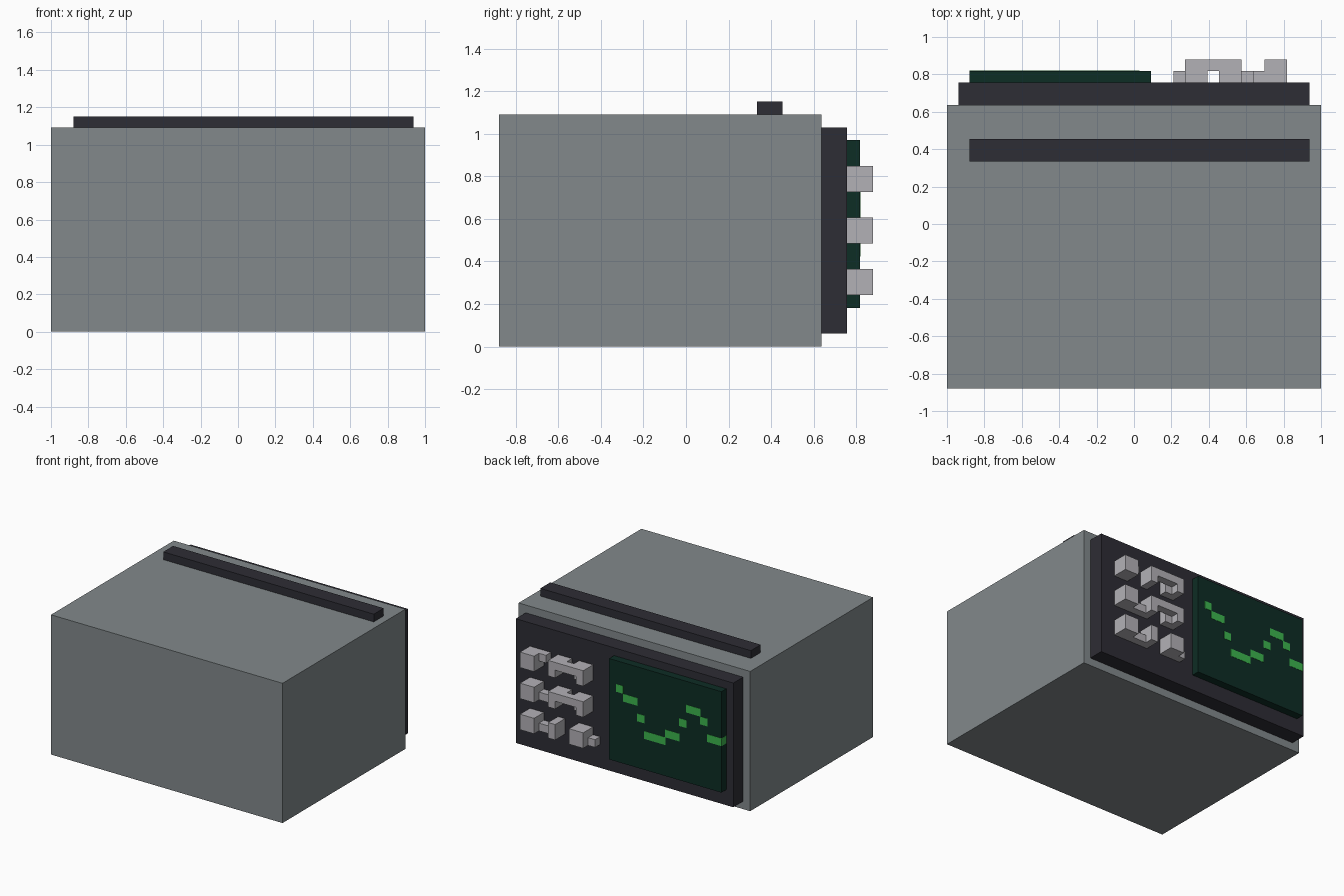
import bpy

cube = bpy.data.objects.get("Cube")
if cube:
    bpy.data.objects.remove(cube, do_unlink=True)

U = 2 / 33            # size of one block
BACK = 25             # block rows of the case from front to back


def material(name, rgb):
    m = bpy.data.materials.new(name)
    m.diffuse_color = (*rgb, 1)
    m.use_nodes = True
    bsdf = m.node_tree.nodes["Principled BSDF"]
    bsdf.inputs["Base Color"].default_value = (*rgb, 1)
    bsdf.inputs["Roughness"].default_value = 0.8
    return m


GREY = material("case grey", (0.223, 0.25, 0.26))
DARK = material("dark trim", (0.027, 0.026, 0.035))
SCREEN = material("screen green", (0.004, 0.026, 0.018))
GLOW = material("trace green", (0.045, 0.46, 0.075))
LIGHT = material("knob grey", (0.45, 0.44, 0.47))


def box(name, mat, x, y, z, grow=0.0):
    """Box from block ranges; grow pushes it past the screen surface."""
    lo = [x[0] * U - 1 - grow, (y[0] - 14.5) * U, z[0] * U]
    hi = [x[1] * U - 1, (y[1] - 14.5) * U + grow, z[1] * U]
    c = [(lo, hi)[i][0] for i in (0, 1)], [(lo, hi)[i][1] for i in (0, 1)], [(lo, hi)[i][2] for i in (0, 1)]
    verts = [(a, b, d) for d in c[2] for b in c[1] for a in c[0]]
    faces = [(0, 2, 3, 1), (4, 5, 7, 6), (0, 1, 5, 4), (2, 6, 7, 3), (0, 4, 6, 2), (1, 3, 7, 5)]
    mesh = bpy.data.meshes.new(name)
    mesh.from_pydata(verts, [], faces)
    mesh.materials.append(mat)
    ob = bpy.data.objects.new(name, mesh)
    bpy.context.collection.objects.link(ob)
    return ob


# Case, control panel, top bar and screen
box("case", GREY, (0, 33), (0, BACK), (0, 18))
box("control_panel", DARK, (1, 32), (BACK, BACK + 2), (1, 17))
box("top_bar", DARK, (2, 32), (20, 22), (18, 19))
box("screen", SCREEN, (2, 18), (BACK + 2, BACK + 3), (3, 16))

# Glowing trace: first column, last column, height
TRACE = [(16, 17, 12), (14, 16, 11), (13, 14, 9), (10, 13, 7), (8, 10, 8),
         (7, 8, 10), (5, 7, 12), (4, 5, 11), (2, 4, 9)]
for a, b, h in TRACE:
    box("trace_segment", GLOW, (a, b), (BACK + 2, BACK + 3), (h, h + 1), grow=0.002)


def control(name, x, depth, z):
    box(name, LIGHT, x, (BACK + 2 + depth[0], BACK + 2 + depth[1]), z)


# Square buttons, one per row
for z in (4, 8, 12):
    control("button", (28, 30), (0, 2), (z, z + 2))
control("top_button_tab", (27, 28), (0, 1), (13, 14))

# Arched handles in the two upper rows
for z in (8, 12):
    control("handle_bar", (21, 26), (1, 2), (z + 1, z + 2))
    for a, b in ((21, 23), (24, 26)):
        control("handle_base", (a, b), (0, 1), (z + 1, z + 2))
    for a in (21, 25):
        control("handle_leg", (a, a + 1), (0, 2), (z, z + 1))
    control("handle_foot", (22, 23), (0, 1), (z, z + 1))

# Small links between the buttons and their neighbours
for z in (4, 8):
    control("link", (26, 28), (0, 1), (z, z + 1))

# Bottom row switch and knob
control("switch", (25, 26), (0, 2), (4, 6))
control("knob", (21, 23), (0, 2), (4, 6))
control("knob_tab", (20, 21), (0, 1), (4, 5))
